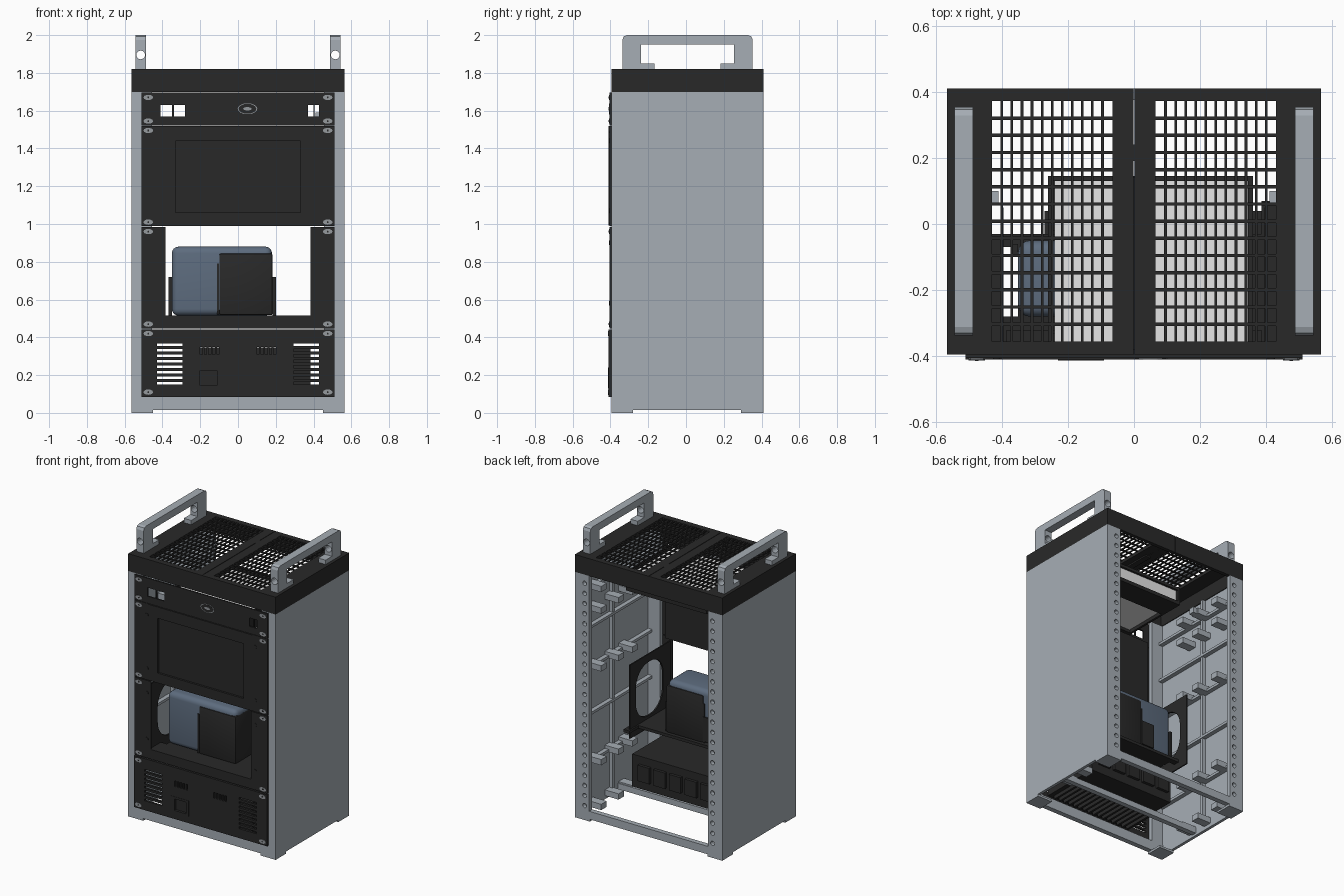
import bpy, bmesh, math
from mathutils import Matrix, Vector

start_cube = bpy.data.objects.get("Cube")
if start_cube:
    bpy.data.objects.remove(start_cube, do_unlink=True)


def material(name, red, green, blue):
    mat = bpy.data.materials.new(name)
    mat.use_nodes = True
    colour = (red, green, blue, 1)
    mat.diffuse_color = colour
    mat.node_tree.nodes["Principled BSDF"].inputs["Base Color"].default_value = colour
    return mat


GREY = material("frame grey", .38, .42, .46)
BLACK = material("panel black", .022, .022, .022)
BLUE = material("slate blue", .11, .15, .21)
LIGHT = material("light grey", .79, .79, .79)
STEEL = material("screw steel", .3, .32, .34)


def finish(name, bm, mat):
    bmesh.ops.recalc_face_normals(bm, faces=bm.faces)
    mesh = bpy.data.meshes.new(name)
    bm.to_mesh(mesh)
    bm.free()
    mesh.materials.append(mat)
    obj = bpy.data.objects.new(name, mesh)
    bpy.context.collection.objects.link(obj)
    return obj


def add_box(bm, xs, ys, zs):
    low, high = (Vector(c) for c in zip(xs, ys, zs))
    place = Matrix.Translation((low + high) / 2) @ Matrix.Diagonal((*(high - low), 1))
    return bmesh.ops.create_cube(bm, size=1, matrix=place)


def boxes(name, mat, *parts, mirror=False):
    """One object made of boxes, each given as x, y and z ranges."""
    bm = bmesh.new()
    for xs, ys, zs in parts:
        add_box(bm, xs, ys, zs)
        if mirror:
            add_box(bm, (-xs[1], -xs[0]), ys, zs)
    return finish(name, bm, mat)


def rods(name, mat, centres, radius, depth, stretch=1):
    """Round pins running front to back."""
    bm = bmesh.new()
    for centre in centres:
        place = (Matrix.Translation(centre) @ Matrix.Diagonal((stretch, 1, 1, 1))
                 @ Matrix.Rotation(math.pi / 2, 4, "X"))
        bmesh.ops.create_cone(bm, cap_ends=True, segments=16, radius1=radius,
                              radius2=radius, depth=depth, matrix=place)
    return finish(name, bm, mat)


def bake(obj):
    graph = bpy.context.evaluated_depsgraph_get()
    mesh = bpy.data.meshes.new_from_object(obj.evaluated_get(graph))
    obj.modifiers.clear()
    obj.data = mesh


def cut(obj, cutter):
    mod = obj.modifiers.new("cut", "BOOLEAN")
    mod.operation = "DIFFERENCE"
    mod.solver = "EXACT"
    mod.object = cutter
    bake(obj)
    bpy.data.objects.remove(cutter, do_unlink=True)


def round_edges(obj, width, segments):
    mod = obj.modifiers.new("round", "BEVEL")
    mod.width, mod.segments = width, segments
    bake(obj)
    bpy.ops.object.select_all(action="DESELECT")
    obj.select_set(True)
    bpy.context.view_layer.objects.active = obj
    bpy.ops.object.shade_smooth_by_angle()


FRONT, BACK, WALL, INNER, TOP = -.395, .41, .565, .545, 1.7

# Side walls with notched feet
boxes("side_walls", GREY, ((INNER, WALL), (FRONT, BACK), (.015, TOP)), mirror=True)
boxes("corner_feet", GREY,
      ((.45, WALL), (FRONT, -.28), (0, .015)),
      ((.45, WALL), (.29, BACK), (0, .015)), mirror=True)

# Mounting posts: drilled at the back, plain at the front
boxes("front_posts", GREY, ((.455, INNER), (FRONT, FRONT + .03), (.015, TOP)), mirror=True)
back_posts = boxes("back_posts", GREY,
                   ((.455, INNER), (BACK - .03, BACK), (.015, TOP)), mirror=True)
holes = [(s * .49, BACK, .1 + .07 * i) for s in (-1, 1) for i in range(23)]
cut(back_posts, rods("hole_cutter", GREY, holes, .015, .1))

# Base rails
across = (-INNER, INNER)
boxes("base_rails", GREY,
      (across, (FRONT, -.36), (.015, .085)),
      (across, (.375, BACK), (.015, .07)),
      (across, (-.07, -.035), (.03, .07)))

# Ledges, uprights and clips inside both walls
ribs = [((.515, INNER), (-.365, .38), (z, z + .018)) for z in (.35, .68, 1, 1.28, 1.55)]
ribs += [((.52, INNER), (.04, .06), (.05, TOP)), ((.41, INNER), (.06, .1), (1.55, 1.59))]
ribs += [((.44, INNER), (y, y + .06), (z, z + .04))
         for z in (.04, .35, 1, 1.4, 1.55) for y in (-.1, .05, .24)]
boxes("wall_ribs", GREY, *ribs, mirror=True)

# Top cap: hollow skirt, split plate and thin grille
CAP, PLATE = 1.82, 1.795
boxes("cap_skirt", BLACK,
      ((.54, WALL), (FRONT, BACK), (TOP, CAP)),
      ((.001, .54), (FRONT, FRONT + .02), (TOP, CAP)),
      ((.001, .54), (BACK - .025, BACK), (TOP, CAP)), mirror=True)
boxes("cap_joint_strip", BLACK, ((-.05, .05), (-.38, -.36), (TOP, PLATE)),
      ((-.02, .02), (-.375, .14), (PLATE - .01, PLATE)),
      ((-.03, .03), (.19, .24), (PLATE, CAP)))
deck, mesh_deck = (PLATE, CAP), (CAP - .008, CAP)
grille = [((.002, .065), (-.375, .385), deck), ((.43, .54), (-.375, .385), deck),
          ((.065, .43), (-.375, -.355), deck), ((.065, .43), (.372, .385), deck)]
pitch_x, pitch_y = .365 / 12, .727 / 14
for i in range(1, 12):
    x = .065 + pitch_x * i
    grille.append(((x - .004, x + .004), (-.355, .372), mesh_deck))
for i in range(1, 14):
    y = -.355 + pitch_y * i
    grille.append(((.065, .43), (y - .005, y + .005), mesh_deck))
boxes("cap_grille", BLACK, *grille, mirror=True)

# Carry handles with a round bore through both legs
outer = [(.175, CAP), (.345, CAP), (.345, 1.975), (.338, 1.993), (.32, 2)]
inner = [(.245, 1.95), (.245, 1.85), (.175, 1.85)]
outline = (outer + [(-y, z) for y, z in reversed(outer)]
           + [(-y, z) for y, z in reversed(inner)] + inner)
for side, word in ((1, "left"), (-1, "right")):
    bm = bmesh.new()
    face = bm.faces.new([bm.verts.new((side * .515 - .028, y + .008, z)) for y, z in outline])
    pulled = bmesh.ops.extrude_face_region(bm, geom=[face])["geom"]
    bmesh.ops.translate(bm, vec=(.056, 0, 0),
                        verts=[v for v in pulled if isinstance(v, bmesh.types.BMVert)])
    handle = finish(f"{word}_handle", bm, GREY)
    cut(handle, rods("bore_cutter", GREY, [(side * .515, 0, 1.895)], .023, 1))

# Front panels
skin, through = (-.405, FRONT), (-.5, -.3)
wide = (-.51, .51)
top_panel = boxes("top_panel", BLACK, (wide, skin, (1.522, 1.695)))
cut(top_panel, boxes("window_cutter", BLACK,
                     *[(xs, through, (1.57, 1.63)) for xs in
                       ((-.41, -.35), (-.34, -.28), (.37, .4), (.405, .43))]))
rods("oval_button_rim", STEEL, [(.05, -.401, 1.61)], .029, .012, 1.8)
rods("oval_button", BLACK, [(.05, -.402, 1.61)], .026, .013, 1.8)
rods("oval_button_light", STEEL, [(.05, -.403, 1.61)], .009, .014, 2.5)

display_panel = boxes("display_panel", BLACK, (wide, skin, (.99, 1.52)))
cut(display_panel, boxes("screen_cutter", BLACK, ((-.33, .33), through, (1.06, 1.44))))
bezel = boxes("display_bezel", BLACK, ((-.4, .4), (-.409, -.404), (.992, 1.518)))
cut(bezel, boxes("bezel_cutter", BLACK, ((-.33, .33), through, (1.06, 1.44))))
boxes("display_case", BLACK, ((-.385, .385), (FRONT, -.32), (1.01, 1.5)))

boxes("bay_uprights", BLACK, ((.385, .51), skin, (.448, .985)), mirror=True)
boxes("bay_sill", BLACK, ((-.385, .385), skin, (.448, .515)))

lower_panel = boxes("lower_panel", BLACK, (wide, (-.41, FRONT), (.085, .442)))
vents = [((.295, .43), through, (.15 + .029 * i, .164 + .029 * i)) for i in range(8)]
vents += [((.1 + .022 * i, .112 + .022 * i), through, (.31, .35)) for i in range(5)]
cut(lower_panel, boxes("vent_cutter", BLACK, *vents, mirror=True))
cut(lower_panel, boxes("socket_cutter", BLACK, ((-.2, -.11), through, (.145, .225))))
socket = boxes("power_socket", BLACK, ((-.23, -.09), (-.412, -.4), (.13, .24)))
cut(socket, boxes("socket_hole_cutter", BLACK, ((-.2, -.11), through, (.145, .225))))

# Panel screws
spots = [(s * .475, -.404, z) for s in (-1, 1)
         for z in (1.67, 1.545, 1.495, 1.01, .96, .47)]
spots += [(s * .475, -.409, z) for s in (-1, 1) for z in (.42, .11)]
rods("panel_screws", STEEL, spots, .014, .008, 1.8)
rods("screw_sockets", BLACK, [(x, y - .001, z) for x, y, z in spots], .005, .008)
rods("small_bolts", BLACK, [(s * .415, -.404, z) for s in (-1, 1)
                            for z in (1.44, 1.07, .9, .58)], .012, .008)

# Network box in its cage behind the top panel
boxes("network_box", LIGHT, ((-.24, .345), (-.365, .13), (1.545, 1.635)))
cage = [((x, x + .015), (FRONT, .145), (1.525, 1.65)) for x in (-.26, .345)]
cage += [((-.26, .36), (.13, .145), zs) for zs in ((1.525, 1.55), (1.63, 1.65))]
cage += [((-.26, .36), ys, (1.525, 1.545)) for ys in ((FRONT, -.33), (-.02, .14))]
boxes("network_cage", BLACK, *cage)

# Bay shelf with oval-holed cheeks
floor = (.495, .515)
boxes("bay_shelf", BLACK,
      ((-.35, .43), (FRONT, -.03), floor),
      ((-.43, -.35), (FRONT, -.28), floor),
      ((-.43, -.35), (-.07, -.03), floor),
      ((-.43, -.4), (-.28, -.07), floor),
      ((.385, .43), (-.03, .07), floor))
cheeks = boxes("bay_cheeks", BLACK, ((.395, .403), (FRONT, .05), (.45, .96)), mirror=True)
oval = boxes("oval_cutter", BLACK, ((-.5, .5), (-.32, -.01), (.53, .91)))
round_edges(oval, .14, 8)
cut(cheeks, oval)

# Small computer on the shelf
body = boxes("computer_body", BLUE, ((-.35, .18), (-.28, -.05), (.515, .88)))
round_edges(body, .035, 4)
cover = boxes("computer_cover", BLACK, ((-.1, .183), (-.287, -.043), (.517, .845)))
round_edges(cover, .01, 2)
boxes("cover_seam", BLACK, ((-.11, -.1), (-.286, -.045), (.52, .79)))
boxes("cover_back_ports", BLACK, ((-.2, -.1), (-.05, -.042), (.53, .7)))
boxes("computer_brackets", BLACK,
      ((-.368, -.35), (-.1, -.06), (.515, .72)), ((.183, .2), (-.1, -.06), (.515, .72)))

# Power unit behind the lower panel, ribbed below and with rear sockets
boxes("power_unit", BLACK, ((-.27, .385), (FRONT, .04), (.12, .345)))
boxes("power_unit_fins", BLACK,
      *[((-.26 + .04 * i, -.245 + .04 * i), (-.37, -.12), (.095, .12)) for i in range(16)])
boxes("power_rear_sockets", BLACK,
      *[((x, x + .09), (.04, .06), (.18, .29)) for x in (-.24, -.12, 0, .12, .24)])
